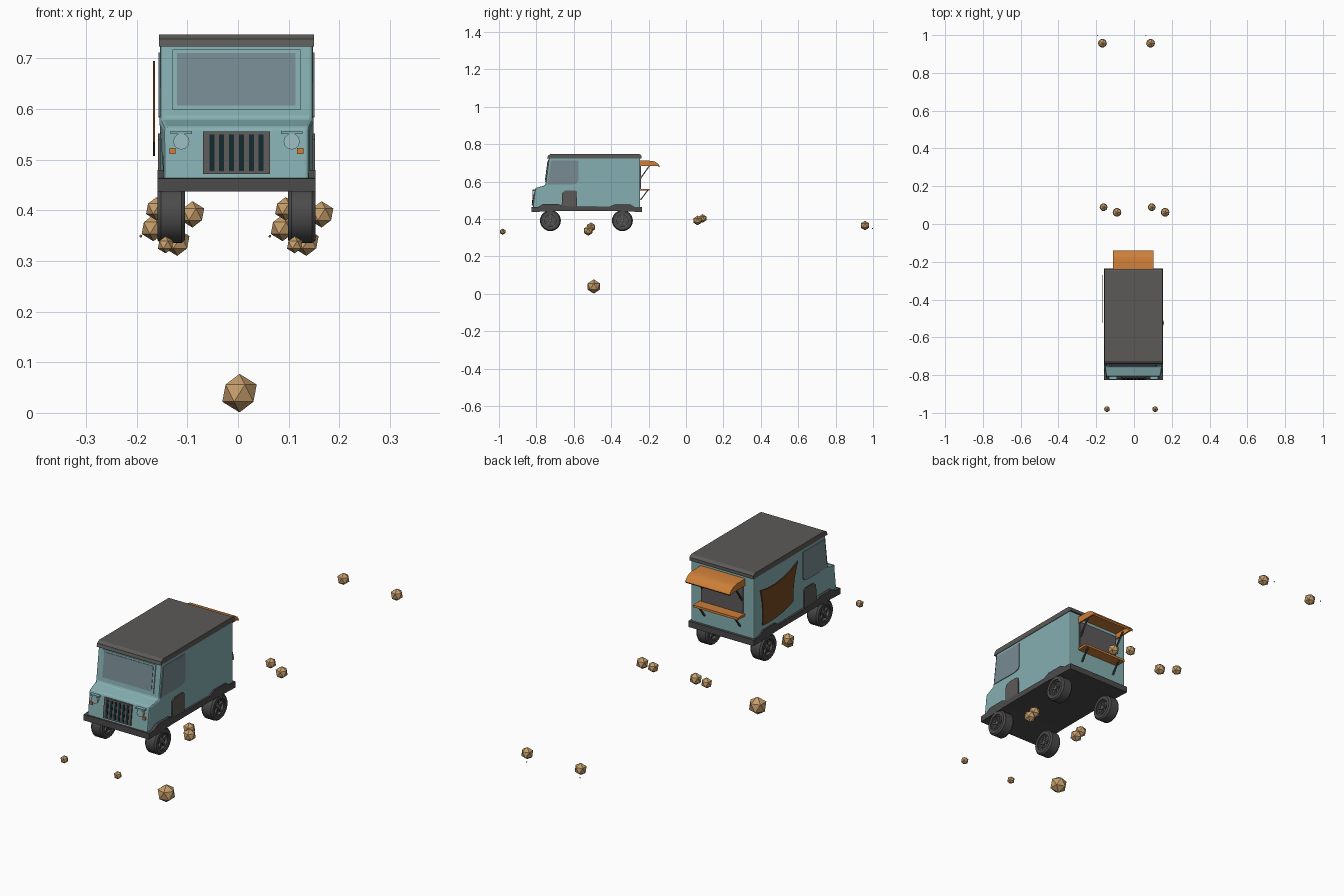
import bpy, bmesh, math
from mathutils import Vector

if "Cube" in bpy.data.objects:
    bpy.data.objects.remove(bpy.data.objects["Cube"])

CX = -0.003  # centre line of the truck


def material(name, r, g, b):
    lin = [((c / 255 + 0.055) / 1.055) ** 2.4 for c in (r, g, b)]
    m = bpy.data.materials.new(name)
    m.diffuse_color = (*lin, 1)
    m.use_nodes = True
    m.node_tree.nodes["Principled BSDF"].inputs["Base Color"].default_value = m.diffuse_color
    return m


TEAL = material("teal_paint", 134, 176, 178)
ROOF = material("roof_grey", 92, 90, 89)
DARK = material("charcoal", 76, 75, 76)
GLASS = material("window_glass", 120, 139, 147)
SLOT = material("grille_slot", 18, 42, 45)
ORANGE = material("orange", 205, 126, 56)
BROWN = material("banner_brown", 118, 72, 32)
TAN = material("dust_tan", 198, 158, 108)
LAMP = material("lamp_pale", 158, 192, 198)


def finish(bm, name, mat, smooth=None):
    bmesh.ops.recalc_face_normals(bm, faces=bm.faces[:])
    me = bpy.data.meshes.new(name)
    bm.to_mesh(me)
    bm.free()
    me.materials.append(mat)
    ob = bpy.data.objects.new(name, me)
    bpy.context.collection.objects.link(ob)
    if smooth:
        bpy.ops.object.select_all(action='DESELECT')
        ob.select_set(True)
        bpy.context.view_layer.objects.active = ob
        bpy.ops.object.shade_smooth_by_angle(angle=math.radians(smooth))
    return ob


def prism(name, pts, vec, mat, smooth=None):
    """Polygon of 3D points extruded along a vector."""
    bm = bmesh.new()
    a = [bm.verts.new(p) for p in pts]
    b = [bm.verts.new(Vector(p) + Vector(vec)) for p in pts]
    bm.faces.new(a)
    bm.faces.new(b[::-1])
    for i in range(len(a)):
        j = (i + 1) % len(a)
        bm.faces.new((a[i], a[j], b[j], b[i]))
    return finish(bm, name, mat, smooth)


def side(name, yz, x0, x1, mat, smooth=None):
    return prism(name, [(x0, y, z) for y, z in yz], (x1 - x0, 0, 0), mat, smooth)


def box(name, x0, x1, y0, y1, z0, z1, mat):
    return side(name, [(y0, z0), (y1, z0), (y1, z1), (y0, z1)], x0, x1, mat)


def lathe(name, centre, profile, mat, n=24):
    """Closed (x, radius) profile turned about the x axis."""
    bm = bmesh.new()
    rings = []
    for i in range(n):
        a = 2 * math.pi * i / n
        rings.append([bm.verts.new((centre[0] + x, centre[1] + r * math.cos(a),
                                    centre[2] + r * math.sin(a))) for x, r in profile])
    for i in range(n):
        p, q = rings[i], rings[(i + 1) % n]
        for k in range(len(profile)):
            m = (k + 1) % len(profile)
            bm.faces.new((p[k], p[m], q[m], q[k]))
    return finish(bm, name, mat, 35)


# Body: side profile pulled across, bonnet narrowed towards the nose
body = side("body", [(-0.245, 0.455), (-0.245, 0.73), (-0.732, 0.73), (-0.75, 0.595),
                     (-0.752, 0.58), (-0.806, 0.565), (-0.82, 0.455)],
            CX - 0.151, CX + 0.151, TEAL)
for v in body.data.vertices:
    if v.co.y < -0.78:
        v.co.x = CX + (v.co.x - CX) * 0.95
bev = body.modifiers.new("soft_edges", 'BEVEL')
bev.width, bev.segments = 0.007, 2

# Roof with a lower rim
roof = side("roof", [(-0.237, 0.724), (-0.237, 0.738), (-0.25, 0.747), (-0.725, 0.747),
                     (-0.738, 0.738), (-0.742, 0.724)], CX - 0.153, CX + 0.153, ROOF)

# Bumper and skirt with humps over the wheels
skirt = side("skirt", [(-0.825, 0.437), (-0.825, 0.463), (-0.79, 0.465), (-0.765, 0.48), (-0.685, 0.48),
                       (-0.655, 0.468), (-0.41, 0.466), (-0.38, 0.48), (-0.30, 0.48), (-0.275, 0.465),
                       (-0.235, 0.463), (-0.235, 0.437), (-0.40, 0.443), (-0.66, 0.443)],
             CX - 0.156, CX + 0.156, DARK)

# Windscreen: raised surround and glass lying on the sloped front
slope = lambda z: -0.732 - (0.73 - z) * 0.018 / 0.135
for name, hw, z0, z1, t, mat in (("windscreen_surround", 0.126, 0.598, 0.718, 0.004, TEAL),
                                 ("windscreen_glass", 0.117, 0.607, 0.711, 0.006, GLASS)):
    prism(name, [(CX + sx * hw, slope(z), z) for sx, z in ((-1, z0), (1, z0), (1, z1), (-1, z1))],
          (0, -t, 0), mat)

# Grille with dark slots
nose = lambda z: -0.806 - (0.565 - z) * 0.014 / 0.11
prism("grille", [(CX + sx * 0.066, nose(z), z) for sx, z in ((-1, 0.472), (1, 0.472), (1, 0.556), (-1, 0.556))],
      (0, -0.006, 0), ROOF)
for i in range(6):
    x = CX + (i - 2.5) * 0.0195
    prism("grille_slot", [(x + dx, nose(z) - 0.003, z) for dx, z in
                          ((-0.005, 0.478), (0.005, 0.478), (0.005, 0.55), (-0.005, 0.55))],
          (0, -0.005, 0), SLOT)

for s in (-1, 1):
    # Headlights, brows and indicators
    hx = CX + s * 0.109
    prism("headlight", [(hx + 0.016 * math.cos(i * math.pi / 6), -0.808, 0.536 + 0.016 * math.sin(i * math.pi / 6))
                        for i in range(12)], (0, -0.012, 0), LAMP, 35)
    box("headlight_brow", hx - 0.021, hx + 0.021, -0.822, -0.803, 0.551, 0.557, TEAL)
    ix = CX + s * 0.126
    box("indicator", ix - 0.006, ix + 0.006, -0.82, -0.807, 0.511, 0.523, ORANGE)
    # Side windows and the grey panels below them
    xs = CX + s * 0.150
    side("side_window", [(-0.575, 0.712), (-0.722, 0.712), (-0.741, 0.585), (-0.61, 0.583), (-0.582, 0.59),
                         (-0.575, 0.605)], xs, xs + s * 0.004, GLASS)
    side("step_panel", [(-0.582, 0.465), (-0.582, 0.545), (-0.592, 0.552), (-0.645, 0.552), (-0.662, 0.54),
                        (-0.665, 0.465)], xs, xs + s * 0.005, ROOF)

    # Wheels: tyre, dished rim, spokes and hub
    for y in (-0.725, -0.34):
        c = (CX + s * 0.129, y, 0.391)
        lathe("tyre", c, [(-0.027, 0.036), (-0.027, 0.05), (-0.02, 0.056), (0.02, 0.056),
                          (0.027, 0.05), (0.027, 0.036)], DARK)
        lathe("rim", c, [(-0.022, 0.031), (-0.022, 0.037), (0.022, 0.037), (0.022, 0.031)], ROOF)
        lathe("wheel_disc", c, [(-0.012, 0.0005), (-0.012, 0.033), (0.012, 0.033), (0.012, 0.0005)], DARK)
        lathe("hub", c, [(-0.024, 0.0005), (-0.024, 0.01), (0.024, 0.01), (0.024, 0.0005)], ROOF, 12)
        for k in range(5):
            d = Vector((0, math.cos(k * 1.2566 + 1.571), math.sin(k * 1.2566 + 1.571)))
            n = Vector((0, -d.z, d.y)) * 0.004
            p = Vector(c) - Vector((0.019, 0, 0))
            prism("spoke", [p + n, p + d * 0.034 + n, p + d * 0.034 - n, p - n], (0.038, 0, 0), ROOF)

# Serving hatch, awning and shelf on the rear
x0, x1 = CX - 0.108, CX + 0.105
box("serving_hatch", CX - 0.1, CX + 0.1, -0.247, -0.240, 0.56, 0.69, ROOF)
top = [(-0.247, 0.712), (-0.185, 0.711), (-0.165, 0.706), (-0.15, 0.696), (-0.14, 0.682)]
under = [(y - 0.004, z - 0.006) for y, z in reversed(top)]
side("awning", top + under, x0, x1, ORANGE, 40)
for x in (x0, x1 - 0.006):
    side("awning_side", top + [(-0.247, 0.682)], x, x + 0.006, ORANGE)
box("shelf", x0, x1, -0.247, -0.195, 0.551, 0.561, ORANGE)


def strut(name, x, y0, z0, y1, z1):
    side(name, [(y0, z0), (y0 + 0.007, z0), (y1 + 0.007, z1), (y1, z1)], x - 0.003, x + 0.003, DARK)


for s in (-1, 1):
    strut("awning_strut", CX + s * 0.095, -0.248, 0.615, -0.195, 0.69)
    strut("shelf_strut", CX + s * 0.085, -0.248, 0.50, -0.208, 0.553)

# Hanging cloth banner on the left side, sagging between its corners
corners = [(-0.27, 0.665), (-0.525, 0.695), (-0.495, 0.535), (-0.285, 0.51)]
sag = [(0, -0.022), (0.012, 0), (0, -0.012), (-0.008, 0)]
cloth = []
for i, (a, g) in enumerate(zip(corners, sag)):
    b = corners[(i + 1) % 4]
    for k in range(5):
        t = k / 5
        w = 4 * t * (1 - t)
        cloth.append((a[0] + (b[0] - a[0]) * t + g[0] * w, a[1] + (b[1] - a[1]) * t + g[1] * w))
side("banner", cloth, -0.168, -0.164, BROWN)


# Dust puffs: one per wheel track, the same on both sides, and one loose puff
def puff(x, y, z, r):
    bpy.ops.mesh.primitive_ico_sphere_add(subdivisions=1, radius=r, location=(x, y, z))
    ob = bpy.context.object
    ob.name = "dust_puff"
    ob.data.materials.append(TAN)


for x, y, z, r in ((-0.167, 0.957, 0.365, 0.026), (-0.161, 0.089, 0.403, 0.023), (-0.09, 0.062, 0.392, 0.026),
                   (-0.143, -0.98, 0.332, 0.017), (-0.12, -0.523, 0.337, 0.027), (-0.132, -0.508, 0.356, 0.026),
                   (-0.192, 0.997, 0.349, 0.003)):
    for dx in (0, 0.255):
        puff(x + dx, y, z, r)
puff(0.003, -0.493, 0.039, 0.038)
